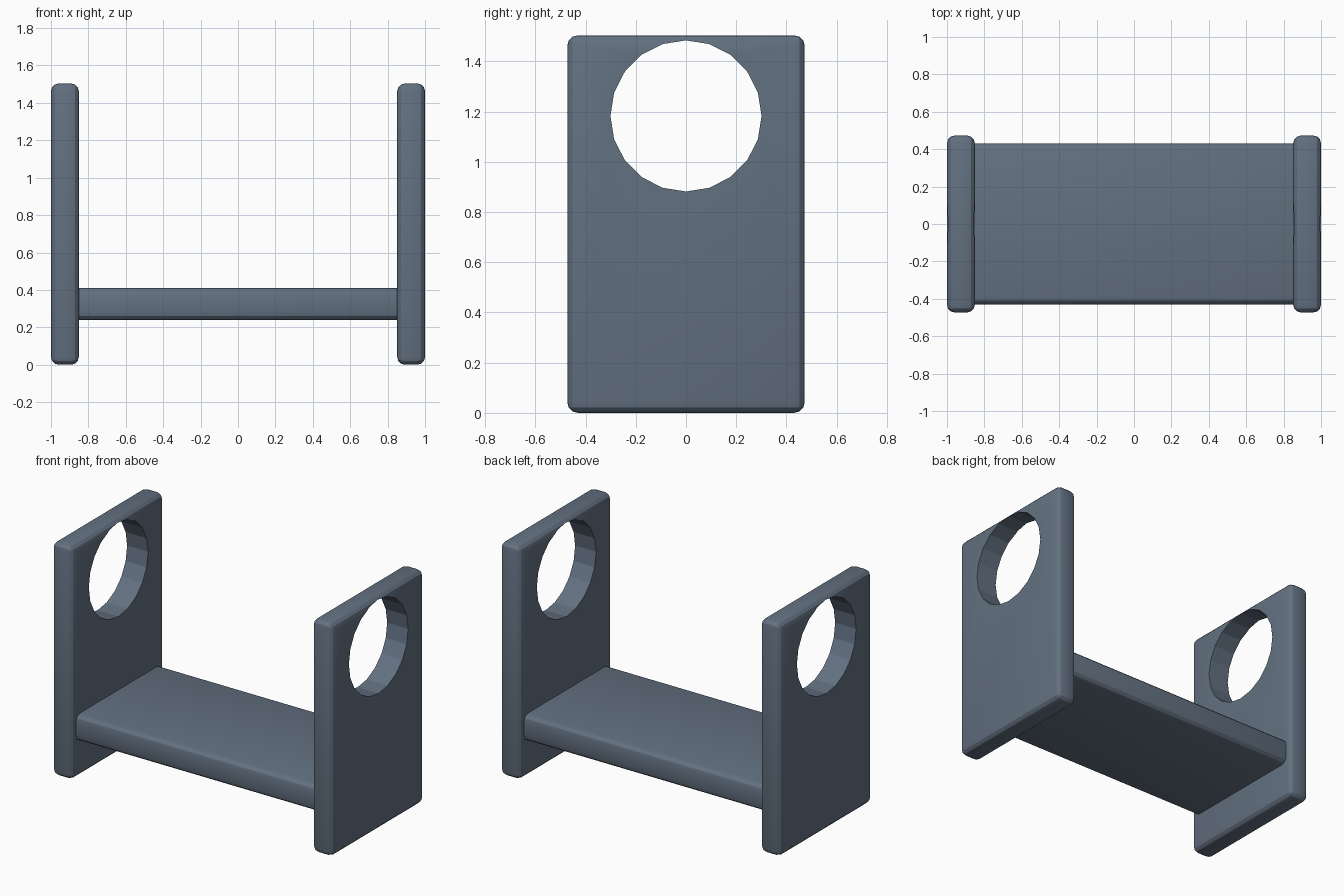
import bpy, math

if "Cube" in bpy.data.objects:
    bpy.data.objects.remove(bpy.data.objects["Cube"])

slate = bpy.data.materials.new("slate")
slate.diffuse_color = (0.125, 0.165, 0.22, 1)
slate.use_nodes = True
slate.node_tree.nodes["Principled BSDF"].inputs["Base Color"].default_value = slate.diffuse_color


def rounded_box(name, center, size, radius):
    bpy.ops.mesh.primitive_cube_add(size=1, location=center)
    ob = bpy.context.object
    ob.name = name
    ob.scale = size
    bpy.ops.object.transform_apply(location=False, rotation=False, scale=True)
    ob.data.materials.append(slate)
    mod = ob.modifiers.new("rounded_edges", 'BEVEL')
    mod.width = radius
    mod.segments = 3
    return ob


HEIGHT, THICK, DEPTH = 1.504, 0.149, 0.946

# 20-sided cutter running through both end panels
bpy.ops.mesh.primitive_cylinder_add(vertices=20, radius=0.301, depth=3,
                                    location=(0, 0, 1.183),
                                    rotation=(0, math.pi / 2, 0))
cutter = bpy.context.object
cutter.name = "hole_cutter"
cutter.hide_render = True
cutter.data.materials.append(slate)

# End panels with a round hole near the top
for side, label in ((-1, "left"), (1, "right")):
    panel = rounded_box(label + "_panel",
                        (side * (1 - THICK / 2), 0, HEIGHT / 2),
                        (THICK, DEPTH, HEIGHT), 0.042)
    hole = panel.modifiers.new("hole", 'BOOLEAN')
    hole.operation = 'DIFFERENCE'
    hole.solver = 'EXACT'
    hole.object = cutter
    bpy.context.view_layer.objects.active = panel
    for mod in list(panel.modifiers):
        bpy.ops.object.modifier_apply(modifier=mod.name)
    bpy.ops.object.shade_smooth_by_angle(angle=math.radians(17))

bpy.data.objects.remove(cutter, do_unlink=True)

# Shelf, tenoned slightly into the panels
shelf = rounded_box("shelf", (0, 0, 0.325), (1.81, 0.86, 0.17), 0.042)
bpy.ops.object.modifier_apply(modifier="rounded_edges")
bpy.ops.object.shade_smooth_by_angle(angle=math.radians(17))
